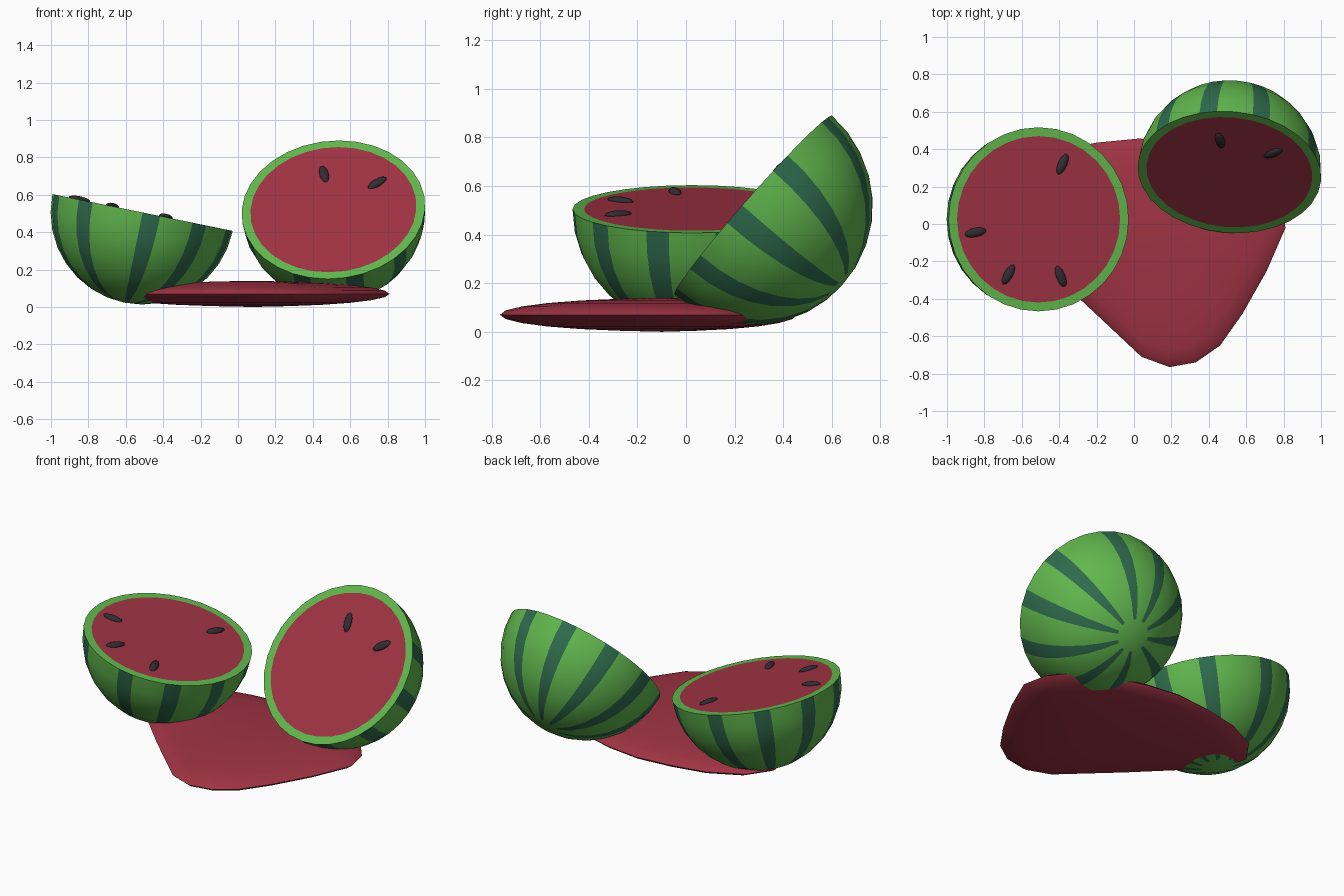
import bpy, bmesh, math
from mathutils import Vector, Matrix

if "Cube" in bpy.data.objects:
    bpy.data.objects.remove(bpy.data.objects["Cube"])

SEG = 32
R = 0.492          # melon radius
FLESH_R = 0.445    # radius of the red cut face


def material(name, rgb):
    m = bpy.data.materials.new(name)
    m.diffuse_color = (*rgb, 1)
    m.use_nodes = True
    m.node_tree.nodes["Principled BSDF"].inputs["Base Color"].default_value = m.diffuse_color
    return m


LIGHT = material("light green rind", (0.12, 0.47, 0.075))
DARK = material("dark green stripe", (0.028, 0.15, 0.075))
FLESH = material("red flesh", (0.35, 0.033, 0.057))
SEED = material("black seed", (0.03, 0.025, 0.03))


def finish(bm, name, mats, matrix=Matrix()):
    bmesh.ops.recalc_face_normals(bm, faces=bm.faces)
    me = bpy.data.meshes.new(name)
    bm.to_mesh(me)
    bm.free()
    ob = bpy.data.objects.new(name, me)
    bpy.context.collection.objects.link(ob)
    for m in mats:
        me.materials.append(m)
    ob.matrix_world = matrix
    bpy.ops.object.select_all(action='DESELECT')
    ob.select_set(True)
    bpy.context.view_layer.objects.active = ob
    bpy.ops.object.shade_smooth_by_angle(angle=math.radians(40))
    return ob


def frame(center, x_axis, normal):
    n = normal.normalized()
    x = (x_axis - n * x_axis.dot(n)).normalized()
    y = n.cross(x)
    m = Matrix((x, y, n)).transposed().to_4x4()
    m.translation = center
    return m


def ring(bm, r, z):
    return [bm.verts.new((r * math.cos(2 * math.pi * i / SEG),
                          r * math.sin(2 * math.pi * i / SEG), z)) for i in range(SEG)]


STRIPES = {int(1.5 + 3.2 * i) for i in range(10)}


def half_melon(name, matrix):
    """Bowl with its cut face at local z = 0 and striped rind below."""
    bm = bmesh.new()
    rings = [ring(bm, FLESH_R, 0)]
    for k in range(8):
        a = k * math.pi / 16
        rings.append(ring(bm, R * math.cos(a), -R * math.sin(a)))
    bm.faces.new(rings[0]).material_index = 2
    for k, (a, b) in enumerate(zip(rings, rings[1:])):
        for i in range(SEG):
            j = (i + 1) % SEG
            f = bm.faces.new((a[i], a[j], b[j], b[i]))
            f.material_index = int(k > 0 and SEG - 1 - i in STRIPES)
    pole = bm.verts.new((0, 0, -R))
    for i in range(SEG):
        bm.faces.new((rings[-1][i], rings[-1][(i + 1) % SEG], pole))
    return finish(bm, name, [LIGHT, DARK, FLESH], matrix)


def seed(name, matrix, pos):
    """Flattened ellipsoid lying on the cut face, pointing outward."""
    bm = bmesh.new()
    bmesh.ops.create_uvsphere(bm, u_segments=12, v_segments=8, radius=1)
    p = Vector(pos)
    place = (matrix @ Matrix.Translation((p.x, p.y, 0.002))
             @ Matrix.Rotation(math.atan2(p.y, p.x), 4, 'Z')
             @ Matrix.Diagonal((0.06, 0.025, 0.016, 1)))
    bm.transform(place)
    finish(bm, name, [SEED])


# left half, tipped slightly to the right
left = frame(Vector((-0.51, 0.025, 0.505)), Vector((0.98, 0, -0.2)), Vector((0.2, 0, 0.98)))
half_melon("left_half", left)
for i, p in enumerate([(0.13, 0.295), (-0.345, -0.07), (-0.165, -0.295), (0.12, -0.305)]):
    seed(f"left_seed_{i + 1}", left, p)

# right half, leaning back with its cut face to the front
n = Vector((-0.07, -0.75, 0.66)).normalized()
center = Vector((0.51, 0.277, 0.52))
across = (Vector((1, 0, 0)) - n * n.x).normalized()
up = n.cross(across)
turn = math.radians(64)
right = frame(center, up * math.cos(turn) - across * math.sin(turn), n)
half_melon("right_half", right)
face = frame(center, across, n)
for i, p in enumerate([(-0.05, 0.255), (0.235, 0.175)]):
    seed(f"right_seed_{i + 1}", face, p)

# juice puddle: flattened blob lofted from its outline
outline = [(0.81, -0.02), (0.78, 0.13), (0.67, 0.27), (0.46, 0.37), (0.25, 0.43), (0.03, 0.457),
           (-0.2, 0.435), (-0.42, 0.39), (-0.62, 0.29), (-0.725, 0.14), (-0.68, -0.01),
           (-0.53, -0.16), (-0.28, -0.41), (-0.12, -0.56), (0.04, -0.71), (0.19, -0.765),
           (0.33, -0.74), (0.46, -0.65), (0.58, -0.48), (0.71, -0.25)]
bm = bmesh.new()
mid = Vector((0.08, -0.1))
loops = []
for k in range(1, 12):
    a = math.pi * k / 12
    loops.append([bm.verts.new((*(mid + (Vector(p) - mid) * math.sin(a)),
                                0.07 + 0.068 * math.cos(a))) for p in outline])
top = bm.verts.new((*mid, 0.14))
bottom = bm.verts.new((*mid, 0))
N = len(outline)
for i in range(N):
    j = (i + 1) % N
    bm.faces.new((loops[0][i], loops[0][j], top))
    bm.faces.new((loops[-1][j], loops[-1][i], bottom))
    for a, b in zip(loops, loops[1:]):
        bm.faces.new((a[i], b[i], b[j], a[j]))
finish(bm, "juice_puddle", [FLESH])
